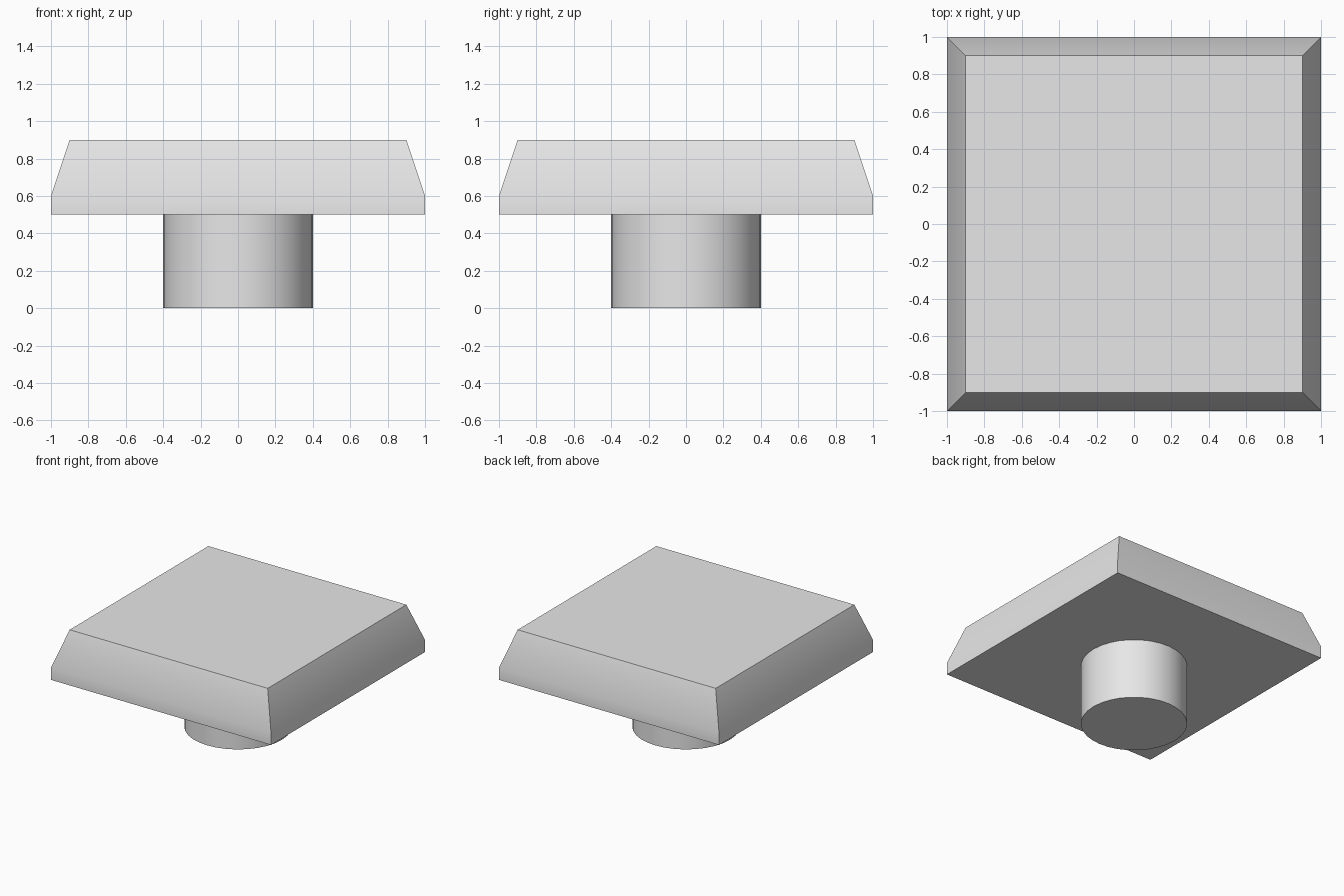
import bpy, bmesh, math

cube = bpy.data.objects.get("Cube")
if cube:
    bpy.data.objects.remove(cube, do_unlink=True)

# Single plain grey
grey = bpy.data.materials.new("light_grey")
grey.use_nodes = True
color = (0.8, 0.8, 0.8, 1.0)
grey.diffuse_color = color
grey.node_tree.nodes["Principled BSDF"].inputs["Base Color"].default_value = color


def stacked_solid(name, sides, levels, turn=0.0):
    """Closed solid made from regular rings given as (radius, height)."""
    bm = bmesh.new()
    rings = []
    for radius, z in levels:
        angles = [turn + math.tau * i / sides for i in range(sides)]
        rings.append([bm.verts.new((radius * math.cos(a), radius * math.sin(a), z))
                      for a in angles])
    for low, high in zip(rings, rings[1:]):
        for i in range(sides):
            j = (i + 1) % sides
            bm.faces.new((low[i], low[j], high[j], high[i]))
    bm.faces.new(rings[0][::-1])
    bm.faces.new(rings[-1])
    mesh = bpy.data.meshes.new(name)
    bm.to_mesh(mesh)
    bm.free()
    mesh.materials.append(grey)
    obj = bpy.data.objects.new(name, mesh)
    bpy.context.collection.objects.link(obj)
    bpy.ops.object.select_all(action='DESELECT')
    obj.select_set(True)
    bpy.context.view_layer.objects.active = obj
    bpy.ops.object.shade_smooth_by_angle(angle=math.radians(30))
    return obj


# Round stem
stacked_solid("stem", 32, [(0.4, 0.0), (0.4, 0.5)])

# Square cap with a short upright rim and sloping sides
diagonal = math.sqrt(2)
stacked_solid("cap", 4, [(diagonal, 0.5), (diagonal, 0.6), (0.9 * diagonal, 0.9)],
              turn=math.pi / 4)
